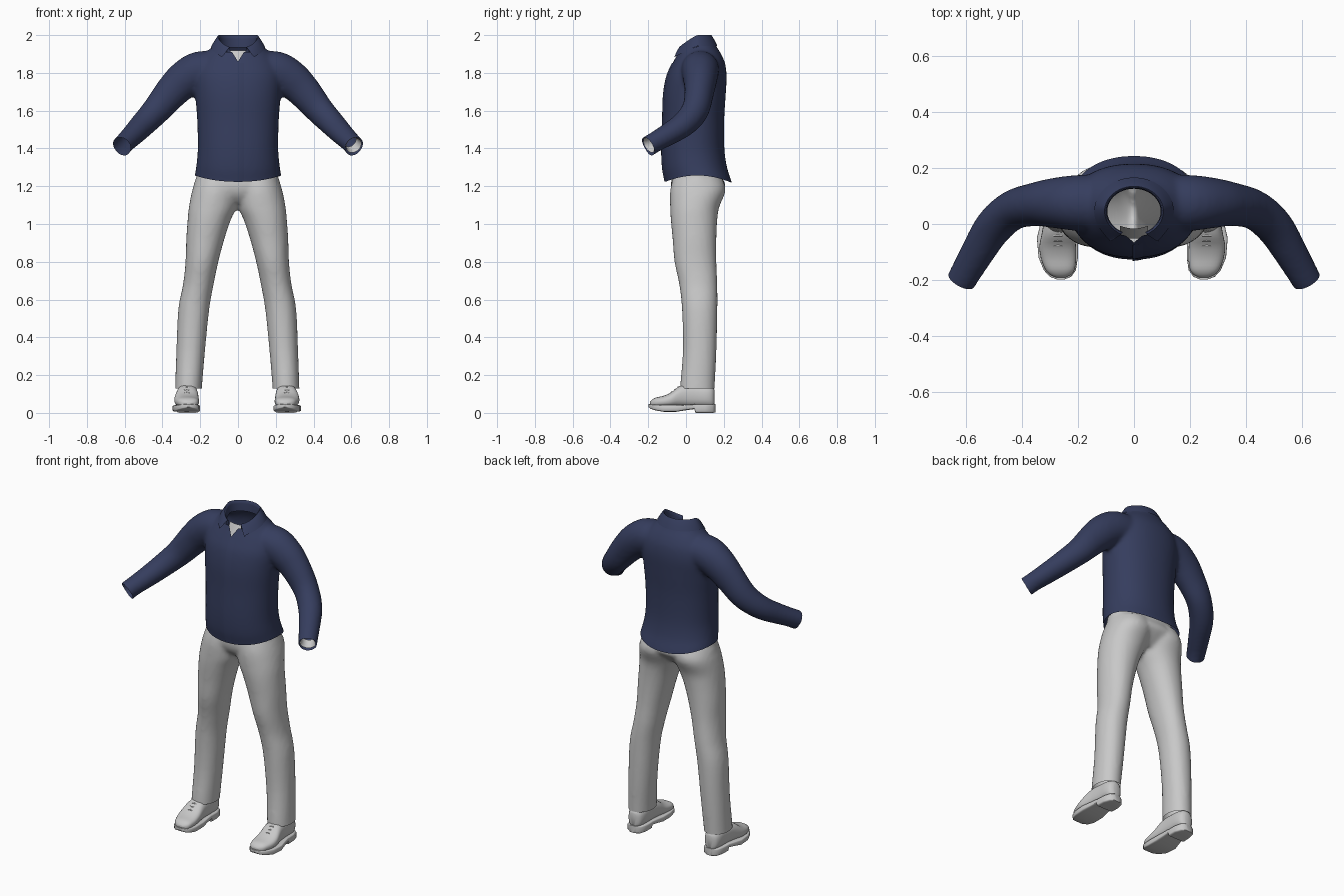
import bpy, bmesh, math
from mathutils import Vector, Matrix
from mathutils.bvhtree import BVHTree

if "Cube" in bpy.data.objects:
    bpy.data.objects.remove(bpy.data.objects["Cube"])


def material(name, rgb):
    m = bpy.data.materials.new(name)
    m.diffuse_color = (*rgb, 1)
    m.use_nodes = True
    m.node_tree.nodes["Principled BSDF"].inputs["Base Color"].default_value = m.diffuse_color
    return m


NAVY = material("navy cloth", (0.036, 0.047, 0.112))
GREY = material("light grey", (0.58, 0.58, 0.58))
X, Y, Z = Vector((1, 0, 0)), Vector((0, 1, 0)), Vector((0, 0, 1))


def finish(name, bm, mat, angle=50):
    me = bpy.data.meshes.new(name)
    bm.to_mesh(me)
    bm.free()
    for p in me.polygons:
        p.use_smooth = True
    me.set_sharp_from_angle(angle=math.radians(angle))
    me.materials.append(mat)
    ob = bpy.data.objects.new(name, me)
    bpy.context.collection.objects.link(ob)
    return ob


def dense(rows, k=4):
    """Catmull-Rom interpolation between control rows."""
    out = []
    for i in range(len(rows) - 1):
        a, b = rows[max(i - 1, 0)], rows[i]
        c, d = rows[i + 1], rows[min(i + 2, len(rows) - 1)]
        for j in range(k):
            t = j / k
            out.append([0.5 * (2 * q + (r - p) * t + (2 * p - 5 * q + 4 * r - s) * t * t
                               + (3 * q - p - 3 * r + s) * t ** 3)
                        for p, q, r, s in zip(a, b, c, d)])
    return out + [list(rows[-1])]


def ring(c, u, v, a, b, e=1.0, n=32):
    pts = []
    for i in range(n):
        t = 2 * math.pi * i / n
        co, si = math.cos(t), math.sin(t)
        pts.append(Vector(c) + u * a * math.copysign(abs(co) ** e, co)
                   + v * b * math.copysign(abs(si) ** e, si))
    return pts


def loft(bm, rings, closed=True, caps=True):
    vs = [[bm.verts.new(p) for p in r] for r in rings]
    n = len(vs[0])
    faces = []
    for r0, r1 in zip(vs, vs[1:]):
        for i in range(n if closed else n - 1):
            j = (i + 1) % n
            faces.append(bm.faces.new((r0[i], r0[j], r1[j], r1[i])))
    if caps:
        faces += [bm.faces.new(vs[0]), bm.faces.new(vs[-1])]
    bmesh.ops.recalc_face_normals(bm, faces=faces)


def fuse(bm, voxel=0.012, smooth=6):
    """Blend overlapping closed volumes into one smooth skin."""
    ob = finish("blend_helper", bm, NAVY)
    mod = ob.modifiers.new("remesh", 'REMESH')
    mod.mode, mod.voxel_size = 'VOXEL', voxel
    mod = ob.modifiers.new("smooth", 'SMOOTH')
    mod.iterations = smooth
    out = bmesh.new()
    out.from_object(ob, bpy.context.evaluated_depsgraph_get())
    bpy.data.objects.remove(ob)
    return out


def cut(bm, co, no, remove=True, keep=lambda f: True):
    fs = [f for f in bm.faces if keep(f)]
    geom = list({v for f in fs for v in f.verts}) + list({e for f in fs for e in f.edges}) + fs
    bmesh.ops.bisect_plane(bm, geom=geom, plane_co=co, plane_no=no, clear_outer=remove)


# Shirt: torso (z, centre y, half width, half depth) and two arms
bm = bmesh.new()
torso = [(1.12, .075, .235, .18), (1.22, .07, .23, .177), (1.30, .048, .22, .17),
         (1.40, .038, .213, .165), (1.55, .04, .216, .162), (1.68, .046, .226, .164),
         (1.78, .057, .232, .158), (1.85, .068, .212, .139), (1.90, .07, .175, .116),
         (1.94, .065, .135, .096), (1.98, .065, .10, .075)]
loft(bm, [ring((0, cy, z), X, Y, a, b, .92, 48) for z, cy, a, b in dense(torso)])
arm = [(.10, .075, 1.82, .09, .10), (.20, .075, 1.812, .103, .10), (.28, .075, 1.767, .10, .09),
       (.35, .07, 1.70, .09, .078), (.43, .05, 1.605, .077, .071), (.50, -.01, 1.53, .067, .068),
       (.56, -.105, 1.468, .058, .06), (.615, -.2, 1.415, .051, .053), (.645, -.25, 1.385, .05, .052)]
for s in (1, -1):
    rows = dense(arm)
    ctr = [Vector((s * r[0], r[1], r[2])) for r in rows]
    rings = []
    for i, r in enumerate(rows):
        t = (ctr[min(i + 1, len(ctr) - 1)] - ctr[max(i - 1, 0)]).normalized()
        side = t.cross(Z).normalized()
        rings.append(ring(ctr[i], side.cross(t), side, r[3], r[4]))
    loft(bm, rings)
bm = fuse(bm)
# open the hem, cuffs, neck and the V at the throat
cut(bm, (0, 0, 1.235), -Z)
for s in (1, -1):
    cut(bm, (s * .615, -.2, 1.415), Vector((s * .05, -.09, -.055)))
cut(bm, (0, -.04, 1.91), Vector((0, -.055, .19)), keep=lambda f: abs(f.calc_center_median().x) < .2
    and f.calc_center_median().z > 1.8)
for s in (1, -1):
    cut(bm, (0, 0, 1.86), Vector((s * .08, 0, -.05)), False,
        lambda f: f.calc_center_median().y < 0 and 1.84 < f.calc_center_median().z
        and abs(f.calc_center_median().x) < .1)
hole = []
for f in bm.faces:
    c = f.calc_center_median()
    if c.y < .03 and c.z > 1.86 and abs(c.x) < (c.z - 1.86) * .625:
        hole.append(f)
bmesh.ops.delete(bm, geom=hole, context='FACES')
# curved hem, longer at front and back
for v in bm.verts:
    if v.co.z < 1.40:
        w = (1.40 - v.co.z) / .165
        v.co.z += w * (.022 - .034 * ((v.co.y - .06) / .17) ** 2)
tree = BVHTree.FromBMesh(bm)
finish("shirt", bm, NAVY, 60)

# Button placket following the shirt front
bm = bmesh.new()
rows = []
for i in range(41):
    z = 1.853 - (1.853 - 1.226) * i / 40
    row = []
    for x, off in ((-.006, 0), (-.006, .005), (.012, .004), (.032, .0005)):
        hit = tree.ray_cast(Vector((x, -1, z)), Y)[0]
        if hit:
            row.append(hit - Y * off)
    if len(row) == 4:
        rows.append(row)
loft(bm, rows, closed=False, caps=False)
finish("placket", bm, NAVY, 40)

# Folded collar: stand, fold line and leaf with two front points
bm = bmesh.new()
N, t0 = 56, math.radians(25)
profile = [(.95, -.065), (.97, -.02), (1.0, -.003), (1.05, 0), (1.12, -.008), (1.28, -.032), (1.42, -.057)]
rows = []
for k, (sc, dz) in enumerate(profile):
    row = []
    for i in range(N + 1):
        f = i / N
        t = t0 + (2 * math.pi - 2 * t0) * f
        y = .045 - math.cos(t) * .085
        drop = min(max((.06 - y) / .095, 0), 1) ** 1.2
        p = Vector((math.sin(t) * .10 * sc, .045 - math.cos(t) * .085 * sc, 2.0 - .065 * drop + dz))
        w = max(0, 1 - min(f, 1 - f) / .13) ** 1.5 * max(0, (k - 3) / 3)
        tip = Vector((math.copysign(.09, .5 - f), -.062, 1.884))
        row.append(p.lerp(tip, w))
    rows.append(row)
loft(bm, rows, closed=False, caps=False)
finish("collar", bm, NAVY, 60)

# Undershirt showing at the throat
bm = bmesh.new()
loft(bm, [[Vector((x * .01, -.05 + (z - 1.85) * .5 + .0004 * x * x, z)) for x in range(-5, 6)]
          for z in (1.845, 1.87, 1.895, 1.918)], closed=False, caps=False)
finish("undershirt", bm, GREY)

# Lining inside one cuff
bm = bmesh.new()
t = Vector((.05, -.09, -.055)).normalized()
side = t.cross(Z).normalized()
loft(bm, [ring(Vector((.613, -.197, 1.417)) - t * d, side.cross(t), side, r, r)
          for d, r in ((0, .045), (.015, .038), (.05, .036))], caps=False)
finish("cuff_lining", bm, GREY)

# Trousers: pelvis plus two legs (z, centre x, centre y, half width, half depth)
bm = bmesh.new()
pelvis = [(1.11, .05, .14, .08), (1.15, .055, .215, .12), (1.20, .065, .232, .145),
          (1.26, .055, .214, .13), (1.33, .05, .21, .13)]
loft(bm, [ring((-.004, cy, z), X, Y, a, b, .92) for z, cy, a, b in dense(pelvis)])
leg = [(.05, .26, .06, .07, .09), (.13, .258, .06, .071, .092), (.335, .246, .0725, .076, .089),
       (.55, .23, .0725, .082, .094), (.68, .206, .065, .081, .101), (.80, .187, .05, .087, .111),
       (.92, .169, .045, .101, .116), (1.02, .149, .0425, .114, .123), (1.09, .13, .046, .126, .13),
       (1.18, .112, .0635, .126, .147), (1.25, .10, .06, .112, .128)]
for s in (1, -1):
    loft(bm, [ring((s * cx - .004, cy, z), X, Y, a, b, .95) for z, cx, cy, a, b in dense(leg)])
bm = fuse(bm)
cut(bm, (0, 0, 1.275), Z)
cut(bm, (0, 0, .13), -Z)
finish("trousers", bm, GREY, 60)

# Shoes: rows are (y, centre x, half width, bottom z, top z)
upper = [(-.190, .255, .018, .04, .058), (-.18, .256, .038, .03, .07), (-.16, .258, .053, .03, .081),
         (-.12, .263, .063, .03, .09), (-.08, .266, .065, .03, .108), (-.04, .264, .060, .03, .138),
         (0, .262, .055, .03, .152), (.06, .26, .052, .03, .152), (.11, .26, .050, .03, .148),
         (.14, .26, .039, .03, .138), (.152, .26, .018, .04, .12)]
sole = [(-.198, .255, .012, .03, .046), (-.188, .256, .038, .022, .046), (-.165, .258, .057, .014, .044),
        (-.12, .264, .070, .006, .042), (-.05, .267, .073, .006, .042), (.0, .264, .064, .014, .044),
        (.044, .261, .058, .02, .046), (.05, .261, .058, 0, .046), (.10, .26, .057, 0, .046),
        (.14, .26, .046, 0, .046), (.157, .26, .02, .002, .046)]
for s, label in ((1, "right"), (-1, "left")):
    for part, rows, e, k in (("shoe_upper", upper, .8, 3), ("shoe_sole", sole, .3, 1)):
        bm = bmesh.new()
        loft(bm, [ring((s * cx - .006, y, (lo + hi) / 2), X, Z, a, (hi - lo) / 2, e, 28)
                  for y, cx, a, lo, hi in dense(rows, k)])
        finish(f"{label}_{part}", bm, GREY, 45)
    # laces across the instep
    bm = bmesh.new()
    for y, top in ((-.078, .109), (-.06, .122), (-.042, .136)):
        loft(bm, [ring((s * .265 - .006 + x, y, top - 14 * x * x), Y, Z, .004, .004, 1, 8)
                  for x in (-.034, -.018, 0, .018, .034)])
    finish(f"{label}_laces", bm, GREY)
